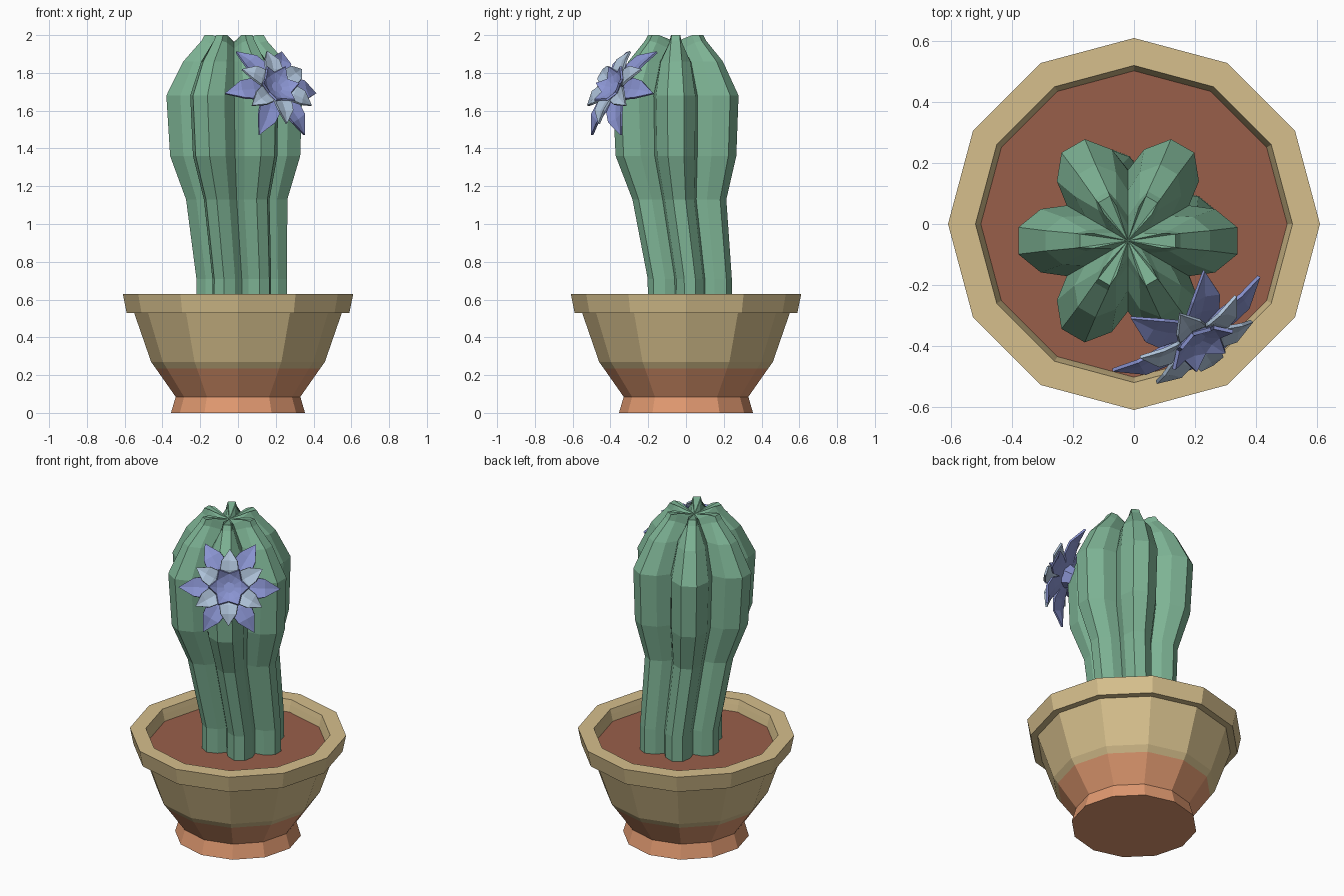
import bpy, bmesh, math
from mathutils import Vector

if "Cube" in bpy.data.objects:
    bpy.data.objects.remove(bpy.data.objects["Cube"])


def material(name, srgb):
    lin = [((c + 0.055) / 1.055) ** 2.4 for c in srgb]
    m = bpy.data.materials.new(name)
    m.diffuse_color = (*lin, 1)
    m.use_nodes = True
    m.node_tree.nodes["Principled BSDF"].inputs["Base Color"].default_value = m.diffuse_color
    return m


TAN = material("tan glaze", (0.84, 0.75, 0.55))
CLAY = material("terracotta", (0.88, 0.60, 0.44))
SOIL = material("soil brown", (0.60, 0.37, 0.29))
GREEN = material("cactus green", (0.49, 0.70, 0.58))
BLUE = material("periwinkle", (0.54, 0.58, 0.82))
PALE = material("pale blue", (0.68, 0.76, 0.85))


def loft(name, rings, mats, cap_start=True, cap_end=True, tip=None, rule=None):
    """Skin a list of equal length vertex rings (bottom to top, counterclockwise)."""
    bm = bmesh.new()
    vs = [[bm.verts.new(p) for p in ring] for ring in rings]
    n = len(rings[0])
    for a, b in zip(vs, vs[1:]):
        for i in range(n):
            j = (i + 1) % n
            bm.faces.new((a[i], a[j], b[j], b[i]))
    if cap_start:
        bm.faces.new(vs[0][::-1])
    if tip:
        t = bm.verts.new(tip)
        for i in range(n):
            bm.faces.new((vs[-1][i], vs[-1][(i + 1) % n], t))
    elif cap_end:
        bm.faces.new(vs[-1])
    bm.normal_update()
    if rule:
        for f in bm.faces:
            f.material_index = rule(f)
    return finish(name, bm, mats)


def finish(name, bm, mats):
    me = bpy.data.meshes.new(name)
    bm.to_mesh(me)
    bm.free()
    for m in mats:
        me.materials.append(m)
    ob = bpy.data.objects.new(name, me)
    bpy.context.collection.objects.link(ob)
    return ob


def circle(r, z, n=12):
    return [(r * math.cos(math.tau * i / n), r * math.sin(math.tau * i / n), z) for i in range(n)]


# Pot: twelve-sided, terracotta below the glaze line, open at the top
pot_profile = [(0.355, 0), (0.33, 0.085), (0.435, 0.235), (0.46, 0.27), (0.55, 0.53),
               (0.59, 0.53), (0.61, 0.63), (0.52, 0.63), (0.512, 0.60), (0.50, 0.55)]
loft("pot", [circle(r, z) for r, z in pot_profile], [TAN, CLAY], cap_end=False,
     rule=lambda f: 1 if f.calc_center_median().z < 0.235 else 0)

# Soil disc
loft("soil", [circle(0.49, 0.52), circle(0.503, 0.56)], [SOIL])


# Cactus body: six ribs, each ring = valley, side, tip, tip, side per rib
def rib_ring(cx, cy, tip, side, valley, ang=(20, 7)):
    pts = []
    for k in range(6):
        for off, (r, z) in ((-30, valley), (-ang[0], side), (-ang[1], tip), (ang[1], tip), (ang[0], side)):
            a = math.radians(60 * k + off)
            pts.append((cx + r * math.cos(a), cy + r * math.sin(a), z))
    return pts


rings = []
for z, cx, cy, r, vr in ((0.53, 0.02, 0.022, 0.243, 0.66), (0.71, 0.02, 0.02, 0.242, 0.66),
                         (1.13, -0.007, -0.035, 0.27, 0.66), (1.36, -0.015, -0.053, 0.347, 0.65),
                         (1.68, -0.02, -0.055, 0.362, 0.64), (1.86, -0.02, -0.055, 0.272, 0.60)):
    rings.append(rib_ring(cx, cy, (r, z), (r * 0.84, z), (r * vr, z)))
rings.append(rib_ring(-0.02, -0.055, (0.175, 1.97), (0.14, 1.96), (0.08, 1.93), (14, 8)))
rings.append(rib_ring(-0.02, -0.055, (0.158, 2.0), (0.118, 2.0), (0.05, 1.955), (12, 8)))
loft("cactus_body", rings, [GREEN], tip=(-0.02, -0.055, 1.965))

# Flower frame: sideways, upward and facing directions
origin = Vector((0.17, -0.325, 1.69))
normal = Vector((0.48, -0.75, 0.457)).normalized()
side = Vector((0, 0, 1)).cross(normal).normalized()
up = normal.cross(side)


def on_flower(r, ang, lateral, n):
    d = side * math.cos(ang) + up * math.sin(ang)
    t = up * math.cos(ang) - side * math.sin(ang)
    return origin + d * r + t * lateral + normal * n


def petal_layer(name, rows, tip, start, mat):
    """Six folded petals; rows are (radius, half width, height, fold depth)."""
    bm = bmesh.new()
    for k in range(6):
        a = math.radians(start + 60 * k)
        vs = []
        for r, w, n, fold in rows:
            vs.append([bm.verts.new(on_flower(r, a, s * w, n - (fold if s == 0 else 0)))
                       for s in (-1, 0, 1)])
        for p, q in zip(vs, vs[1:]):
            for i in (0, 1):
                bm.faces.new((p[i], q[i], q[i + 1], p[i + 1]))
        t = bm.verts.new(on_flower(tip[0], a, 0, tip[1]))
        for i in (0, 1):
            bm.faces.new((vs[-1][i], t, vs[-1][i + 1]))
    ob = finish(name, bm, [mat])
    mod = ob.modifiers.new("thickness", "SOLIDIFY")
    mod.thickness = 0.012
    mod.offset = 0


# Flower: long outer petals, pale middle petals, short inner cup
petal_layer("outer_petals", [(0.03, 0.025, 0.045, 0), (0.13, 0.062, 0.06, 0.012),
                             (0.20, 0.052, 0.05, 0.01)], (0.285, 0.0), 0, BLUE)
petal_layer("middle_petals", [(0.03, 0.025, 0.06, 0), (0.10, 0.052, 0.095, 0.012),
                              (0.15, 0.045, 0.098, 0.01)], (0.215, 0.07), 30, PALE)
petal_layer("inner_petals", [(0.02, 0.012, 0.065, 0), (0.07, 0.04, 0.09, 0.006)],
            (0.115, 0.12), 0, BLUE)

# Flower heart and stub joining it to the cactus
loft("flower_heart", [[on_flower(r, math.tau * i / 6, 0, n) for i in range(6)]
                      for r, n in ((0.04, -0.04), (0.07, 0.045), (0.055, 0.075))], [BLUE])
